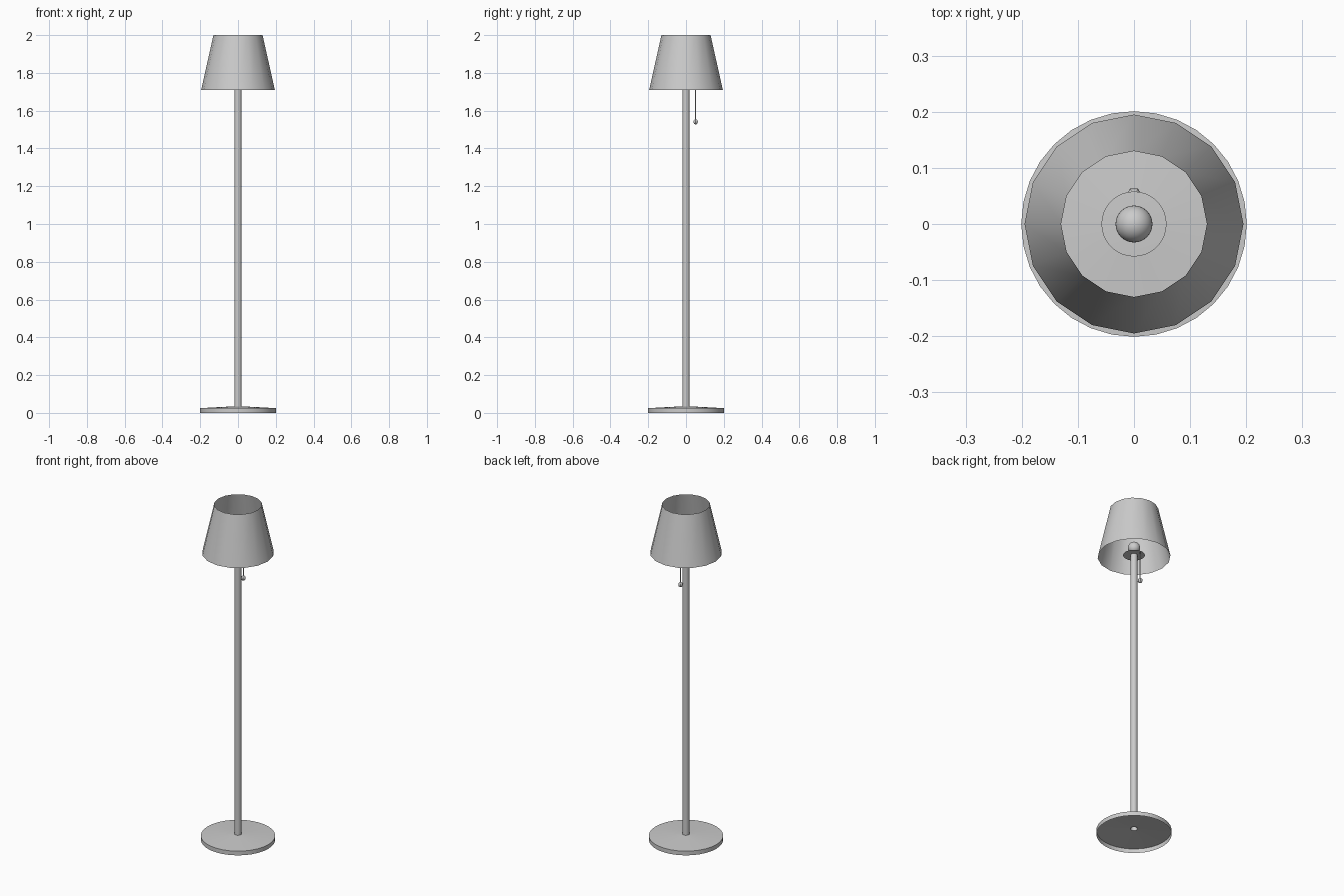
import bpy, bmesh
from math import cos, sin, tau

if "Cube" in bpy.data.objects:
    bpy.data.objects.remove(bpy.data.objects["Cube"])


def lathe(name, profile, sides, x=0.0, y=0.0, turn=0.0):
    """Revolve (radius, z) points about a vertical axis as an open surface."""
    bm = bmesh.new()
    rings = []
    for r, z in profile:
        if r == 0:
            rings.append([bm.verts.new((x, y, z))] * sides)
        else:
            rings.append([bm.verts.new((x + r * cos(turn + tau * i / sides),
                                        y + r * sin(turn + tau * i / sides), z))
                          for i in range(sides)])
    for a, b in zip(rings, rings[1:]):
        for i in range(sides):
            j = (i + 1) % sides
            bm.faces.new(list(dict.fromkeys((a[i], a[j], b[j], b[i]))))
    return finish(name, bm)


def ball(name, radius, center, segments, rings, turn=0.0):
    bm = bmesh.new()
    bmesh.ops.create_uvsphere(bm, u_segments=segments, v_segments=rings, radius=radius)
    obj = finish(name, bm)
    obj.location = center
    obj.rotation_euler.z = turn
    return obj


def finish(name, bm):
    mesh = bpy.data.meshes.new(name)
    bm.to_mesh(mesh)
    bm.free()
    obj = bpy.data.objects.new(name, mesh)
    bpy.context.collection.objects.link(obj)
    bpy.context.view_layer.objects.active = obj
    for other in bpy.context.selected_objects:
        other.select_set(False)
    obj.select_set(True)
    bpy.ops.object.shade_smooth_by_angle(angle=0.6)
    return obj


# Hollow base with a gently coned top, open underneath
lathe("base", [(0.201, 0), (0.201, 0.025), (0.019, 0.035)], 32)

# Tubular pole
lathe("pole", [(0.019, 0.033), (0.019, 1.72)], 16)

# Bulb holder plate and bulb
lathe("bulb_plate", [(0.058, 1.72), (0, 1.722)], 32)
ball("bulb", 0.033, (0, 0, 1.765), 24, 16)
lathe("bulb_neck", [(0.016, 1.72), (0.016, 1.74)], 16)

# Open sixteen-sided shade
lathe("shade", [(0.195, 1.71), (0.13, 2.0)], 16)

# Pull cord with a faceted knob
lathe("pull_cord", [(0.003, 1.54), (0.003, 1.72)], 6, y=0.051)
ball("pull_knob", 0.014, (0, 0.051, 1.541), 6, 6, turn=tau / 4)
